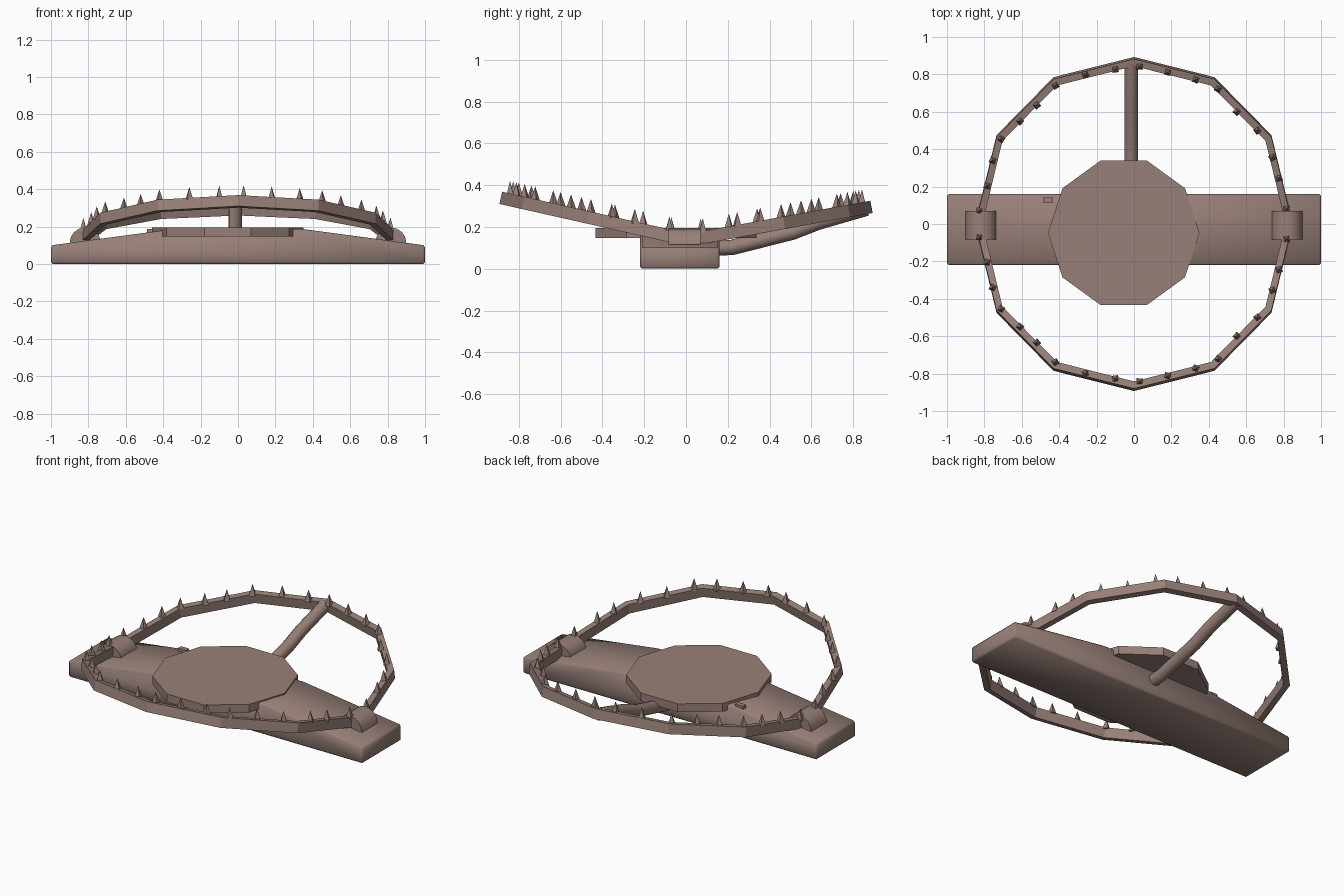
import bpy, bmesh, math
from mathutils import Vector, Matrix

if "Cube" in bpy.data.objects:
    bpy.data.objects.remove(bpy.data.objects["Cube"])

mat = bpy.data.materials.new("rusty_brown_metal")
mat.diffuse_color = (0.314, 0.216, 0.188, 1)
mat.use_nodes = True
mat.node_tree.nodes["Principled BSDF"].inputs["Base Color"].default_value = mat.diffuse_color


def finish(name, bm, angle=None, bevel=0):
    bmesh.ops.recalc_face_normals(bm, faces=bm.faces[:])
    if bevel:
        bmesh.ops.bevel(bm, geom=bm.edges[:], offset=bevel, segments=1, affect='EDGES')
    me = bpy.data.meshes.new(name)
    bm.to_mesh(me)
    bm.free()
    me.materials.append(mat)
    ob = bpy.data.objects.new(name, me)
    bpy.context.collection.objects.link(ob)
    if angle:
        bpy.ops.object.select_all(action='DESELECT')
        ob.select_set(True)
        bpy.context.view_layer.objects.active = ob
        bpy.ops.object.shade_smooth_by_angle(angle=math.radians(angle))
    return ob


def loft(bm, rings, closed=True):
    # Join matching vertex rings with quads and cap both ends
    vr = [[bm.verts.new(p) for p in r] for r in rings]
    n = len(vr[0])
    for a, b in zip(vr, vr[1:]):
        for i in range(n):
            bm.faces.new((a[i], a[(i + 1) % n], b[(i + 1) % n], b[i]))
    bm.faces.new(vr[0])
    bm.faces.new(vr[-1])


# Base beam: sloped profile extruded across y
profile = [(-1, 0), (1, 0), (1, 0.1), (0.34, 0.188), (-0.34, 0.188), (-1, 0.1)]
bm = bmesh.new()
loft(bm, [[(x, y, z) for x, z in profile] for y in (-0.22, 0.16)])
finish("base_beam", bm, 50, 0.01)

# Ten-sided trigger plate
bm = bmesh.new()
bmesh.ops.create_cone(bm, cap_ends=True, segments=10, radius1=0.405, radius2=0.405, depth=0.05,
                      matrix=Matrix.Translation((-0.055, -0.047, 0.171)) @ Matrix.Rotation(0, 4, 'Z'))
ob = finish("trigger_plate", bm)
if max(v.co.x for v in ob.data.vertices) < 0.345:
    ob.data.transform(Matrix.Translation((-0.055, -0.047, 0)) @ Matrix.Rotation(math.radians(18), 4, 'Z')
                      @ Matrix.Translation((0.055, 0.047, 0)))

# Small latch block on the beam
bm = bmesh.new()
bmesh.ops.create_cube(bm, size=1, matrix=Matrix.Translation((-0.46, 0.128, 0.17))
                      @ Matrix.Diagonal((0.055, 0.03, 0.035, 1)))
finish("latch_block", bm)

# Jaws: two half rings tilted upward, each with a row of teeth
half = [(0.85, 0), (0.735, 0.475), (0.43, 0.785), (0, 0.893)]
half += [(-x, y) for x, y in half[-2::-1]]
teeth = [(-.827, .07), (-.785, .205), (-.755, .34), (-.71, .455), (-.61, .55), (-.52, .635),
         (-.42, .74), (-.26, .80), (-.10, .827), (.03, .842), (.18, .812), (.33, .772),
         (.45, .722), (.55, .60), (.66, .50), (.74, .355), (.775, .245), (.815, .08)]
for label, s, slope, z0 in (("front", -1, 0.225, 0.109), ("back", 1, 0.182, 0.104)):
    up = Vector((0, -s * slope, 1)).normalized()
    bm = bmesh.new()
    rings = []
    for x, y in half:
        outer = Vector((x, s * y, z0 + slope * y))
        inner = Vector((x * 0.957, s * y * 0.957, z0 + slope * y * 0.957))
        rings.append([outer, inner, inner + up * 0.06, outer + up * 0.06])
    loft(bm, rings)
    finish(label + "_jaw", bm)

    bm = bmesh.new()
    for i, (x, y) in enumerate(teeth):
        m = (Matrix.Translation((x, s * y, z0 + slope * y + 0.088))
             @ Matrix.Rotation(math.atan2(y, x) + math.pi / 4, 4, 'Z'))
        bmesh.ops.create_cone(bm, cap_ends=True, segments=4, radius1=0.024, radius2=0,
                              depth=0.07, matrix=m)
    finish(label + "_teeth", bm)

# Hinge caps: arches over the jaw ends
for label, s in (("left", -1), ("right", 1)):
    arc = [(s * 0.817 + 0.083 * math.cos(a), 0.115 + 0.08 * math.sin(a))
           for a in (math.pi * k / 8 for k in range(9))]
    bm = bmesh.new()
    loft(bm, [[(x, y, z) for x, z in arc] for y in (-0.083, 0.07)])
    finish(label + "_hinge_cap", bm, 35)

# Bent spring arm holding the back jaw
path = [(0.12, 0.098), (0.22, 0.102), (0.51, 0.175), (0.63, 0.222), (0.865, 0.29)]
bm = bmesh.new()
rings = []
for i, (y, z) in enumerate(path):
    a, b = path[max(i - 1, 0)], path[min(i + 1, len(path) - 1)]
    t = Vector((0, b[0] - a[0], b[1] - a[1])).normalized()
    n = Vector((0, -t.z, t.y))
    rings.append([Vector((-0.015, y, z)) + 0.037 * (Vector((math.cos(q), 0, 0)) + n * math.sin(q))
                  for q in (math.tau * k / 12 for k in range(12))])
loft(bm, rings)
finish("spring_arm", bm, 40)
